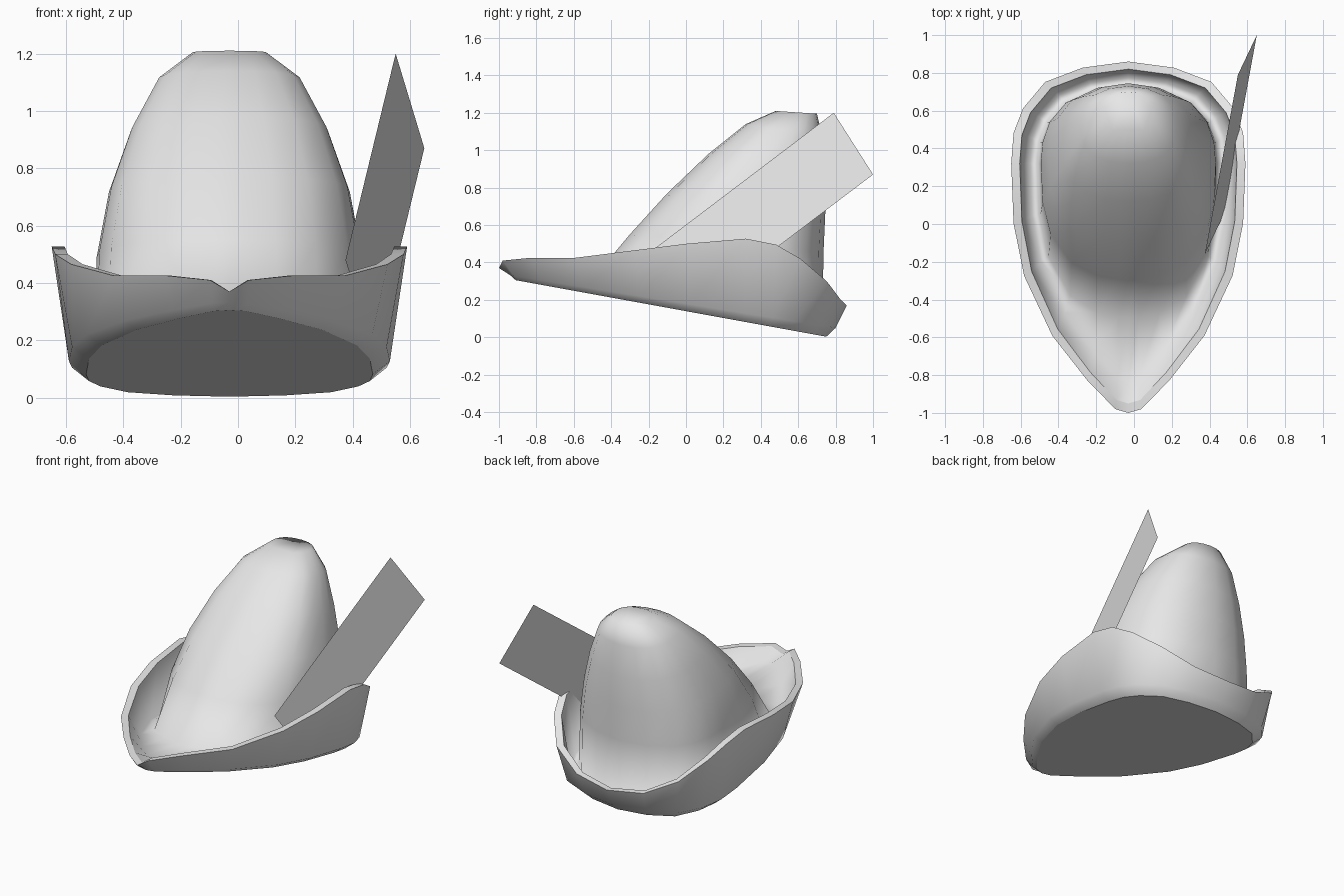
import bpy
import bmesh

old = bpy.data.objects.get("Cube")
if old:
    bpy.data.objects.remove(old, do_unlink=True)

mat = bpy.data.materials.new("light_grey")
mat.use_nodes = True
grey = (0.8, 0.8, 0.8, 1)
mat.diffuse_color = grey
mat.node_tree.nodes["Principled BSDF"].inputs["Base Color"].default_value = grey

CENTRE_X = -0.03
# Half outline from the front tip to the back: width share, then length share
WIDTH = [0, .11, .35, .65, .89, .98, 1, .98, .90, .71, .39, 0]
POINTED = [-1, -.985, -.87, -.69, -.45, -.24, 0, .30, .54, .80, .94, 1]
BLUNT = [-1, -.99, -.96, -.85, -.60, -.33, 0, .27, .53, .78, .94, 1]
RIM_Z = [.37, .41, .425, .425, .465, .50, .527, .495, .42, .30, .20, .17]


def sole_z(y):
    """Height of the tilted underside."""
    return 0.003 + (0.75 - y) * 0.182


def outline(shape, half_width, front, middle, back, height):
    """Closed mirrored loop; height is a function of index and y."""
    half = []
    for i, (w, s) in enumerate(zip(WIDTH, shape)):
        y = middle + s * ((middle - front) if s < 0 else (back - middle))
        half.append((w * half_width, y, height(i, y)))
    other = [(-x, y, z) for x, y, z in half[-2:0:-1]]
    return [(x + CENTRE_X, y, z) for x, y, z in half + other]


def crown_ring(front, front_z, back, back_z, half_width, middle):
    def slope(i, y):
        return front_z + (back_z - front_z) * (y - front) / (back - front)
    return outline(BLUNT, half_width, front, middle, back, slope)


def finish(name, bm):
    mesh = bpy.data.meshes.new(name)
    bm.to_mesh(mesh)
    bm.free()
    mesh.materials.append(mat)
    ob = bpy.data.objects.new(name, mesh)
    bpy.context.collection.objects.link(ob)


# Hat: one continuous skin from the sole, over the rim, up to the crown top
loops = [
    outline(POINTED, .50, -.91, .32, .75, lambda i, y: sole_z(y)),
    outline(POINTED, .56, -.94, .32, .80, lambda i, y: sole_z(y) + .04 + .02 * y),
    outline(POINTED, .62, -1.0, .32, .86, lambda i, y: RIM_Z[i]),
    outline(POINTED, .575, -.95, .32, .82, lambda i, y: RIM_Z[i]),
    outline(POINTED, .52, -.83, .32, .775, lambda i, y: sole_z(y) + .06),
    crown_ring(-.50, .31, .73, .08, .475, .32),
    crown_ring(-.30, .55, .735, .45, .463, .32),
    crown_ring(-.10, .77, .745, .67, .42, .34),
    crown_ring(.12, .98, .745, .87, .345, .42),
    crown_ring(.32, 1.14, .73, 1.07, .25, .52),
    crown_ring(.48, 1.21, .70, 1.195, .13, .59),
]
bm = bmesh.new()
rings = [[bm.verts.new(p) for p in loop] for loop in loops]
count = len(rings[0])
for low, high in zip(rings, rings[1:]):
    for i in range(count):
        j = (i + 1) % count
        bm.faces.new((low[i], low[j], high[j], high[i]))
bm.faces.new(rings[0][::-1])
bm.faces.new(rings[-1])
for face in bm.faces:
    face.smooth = True
# Crisp edges around the sole and both sides of the rim
for k in (0, 2, 3):
    for i in range(count):
        bm.edges.get((rings[k][i], rings[k][(i + 1) % count])).smooth = False
bmesh.ops.recalc_face_normals(bm, faces=bm.faces[:])
finish("hat", bm)

# Feather: a flat slanted card on the left side
bm = bmesh.new()
corners = [(.375, -.16, .48), (.475, .05, .15), (.65, 1.0, .87), (.55, .79, 1.2)]
bm.faces.new([bm.verts.new(p) for p in corners])
finish("feather", bm)
